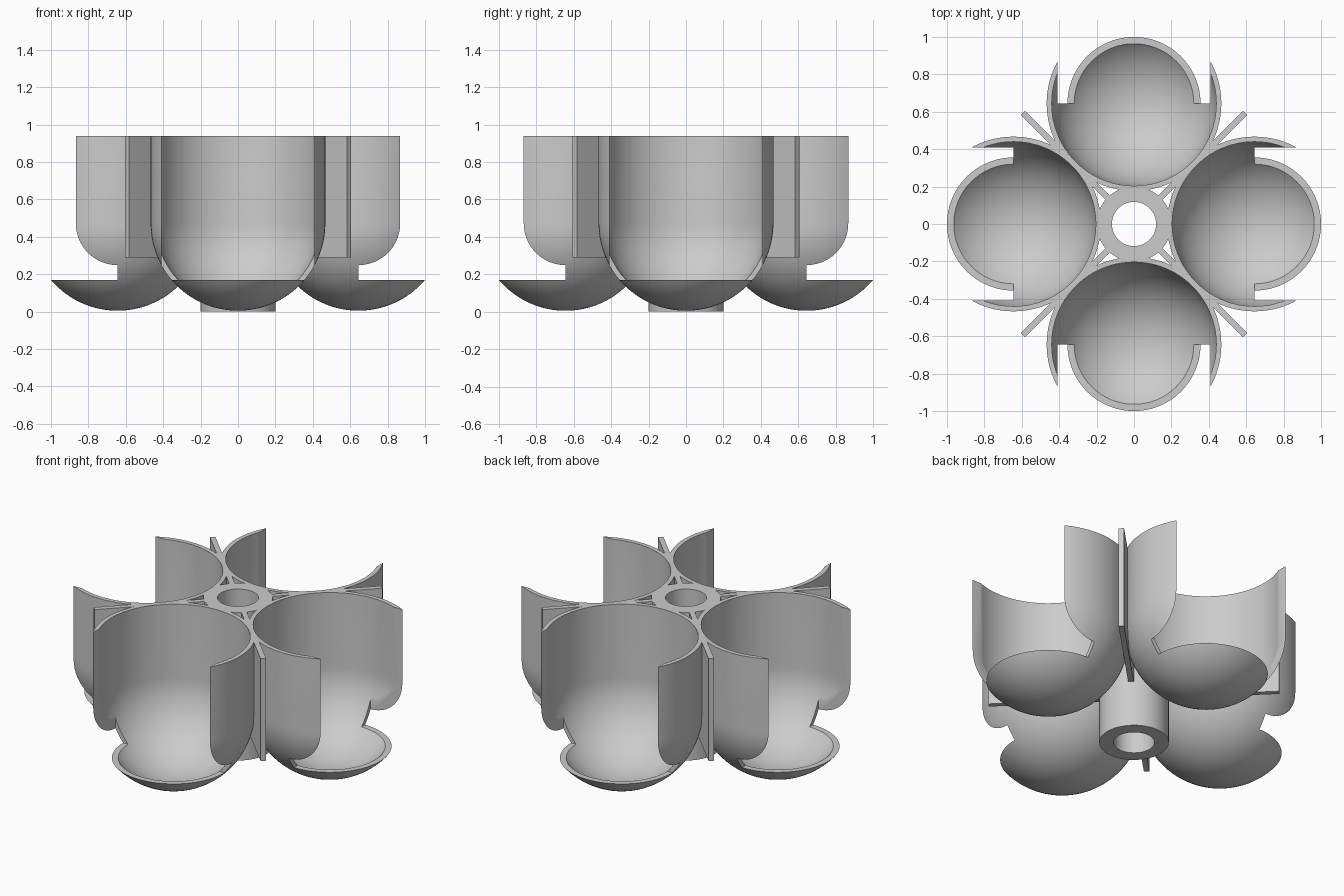
import bpy, bmesh
from math import sin, cos, pi, radians
from mathutils import Matrix

TOP = 0.94        # shared rim height
REACH = 0.644     # hub axis to cup axis
R_OUT, R_IN = 0.467, 0.44
Z_BALL = 0.472    # centre of the round cup bottoms
LIP = 0.17        # height of the scoop lip

if "Cube" in bpy.data.objects:
    bpy.data.objects.remove(bpy.data.objects["Cube"], do_unlink=True)

grey = bpy.data.materials.new("plain_grey")
grey.use_nodes = True
grey.diffuse_color = (0.6, 0.6, 0.6, 1)
grey.node_tree.nodes["Principled BSDF"].inputs["Base Color"].default_value = (0.6, 0.6, 0.6, 1)


def add_object(name, bm):
    bmesh.ops.recalc_face_normals(bm, faces=bm.faces)
    mesh = bpy.data.meshes.new(name)
    bm.to_mesh(mesh)
    bm.free()
    mesh.materials.append(grey)
    obj = bpy.data.objects.new(name, mesh)
    bpy.context.collection.objects.link(obj)
    return obj


def lathe(name, profile, closed=False, steps=96):
    """Revolve (radius, z) points around the z axis."""
    bm = bmesh.new()
    verts = [bm.verts.new((r, 0, z)) for r, z in profile]
    pairs = list(zip(verts, verts[1:])) + ([(verts[-1], verts[0])] if closed else [])
    edges = [bm.edges.new(p) for p in pairs]
    bmesh.ops.spin(bm, geom=verts + edges, cent=(0, 0, 0), axis=(0, 0, 1),
                   angle=2 * pi, steps=steps)
    bmesh.ops.remove_doubles(bm, verts=bm.verts, dist=0.0001)
    return add_object(name, bm)


def box(name, low, high):
    bm = bmesh.new()
    size = [b - a for a, b in zip(low, high)]
    mid = [(a + b) / 2 for a, b in zip(low, high)]
    bmesh.ops.create_cube(bm, size=1, matrix=Matrix.Translation(mid) @ Matrix.Diagonal((*size, 1)))
    return add_object(name, bm)


def smooth(obj):
    bpy.ops.object.select_all(action='DESELECT')
    obj.select_set(True)
    bpy.context.view_layer.objects.active = obj
    bpy.ops.object.shade_smooth_by_angle(angle=radians(30))


def bowl(radius, n=28):
    """Quarter arc from the bottom pole up to the equator."""
    return [(radius * sin(i / n * pi / 2), Z_BALL - radius * cos(i / n * pi / 2))
            for i in range(n + 1)]


# Round-bottomed cup, opened on its outward half above the lip
outer = bowl(R_OUT) + [(R_OUT, TOP)]
inner = bowl(R_IN) + [(R_IN, TOP)]
cup = lathe("cup_right", outer + inner[::-1])
cutter = box("opening_cutter", (0, -0.41, LIP), (1, 0.41, TOP + 0.5))
cutter.hide_render = True
mod = cup.modifiers.new("opening", 'BOOLEAN')
mod.operation = 'DIFFERENCE'
mod.solver = 'EXACT'
mod.object = cutter
bpy.context.view_layer.objects.active = cup
bpy.ops.object.modifier_apply(modifier=mod.name)
bpy.data.objects.remove(cutter, do_unlink=True)
cup.data.transform(Matrix.Translation((REACH, 0, 0)))
smooth(cup)

# Repeat the cup around the hub
for i, side in enumerate(("left", "back", "right", "front")):
    part = cup if i == 0 else cup.copy()
    part.name = "cup_" + side
    part.rotation_euler.z = i * pi / 2
    if i:
        bpy.context.collection.objects.link(part)

# Hollow hub
smooth(lathe("hub", [(0.118, 0), (0.2, 0), (0.2, TOP), (0.118, TOP)], closed=True))

# Diagonal webs between the cups
for i, corner in enumerate(("back_left", "back_right", "front_right", "front_left")):
    web = box("web_" + corner, (0.19, -0.016, 0.29), (0.84, 0.016, TOP))
    web.rotation_euler.z = pi / 4 + i * pi / 2
